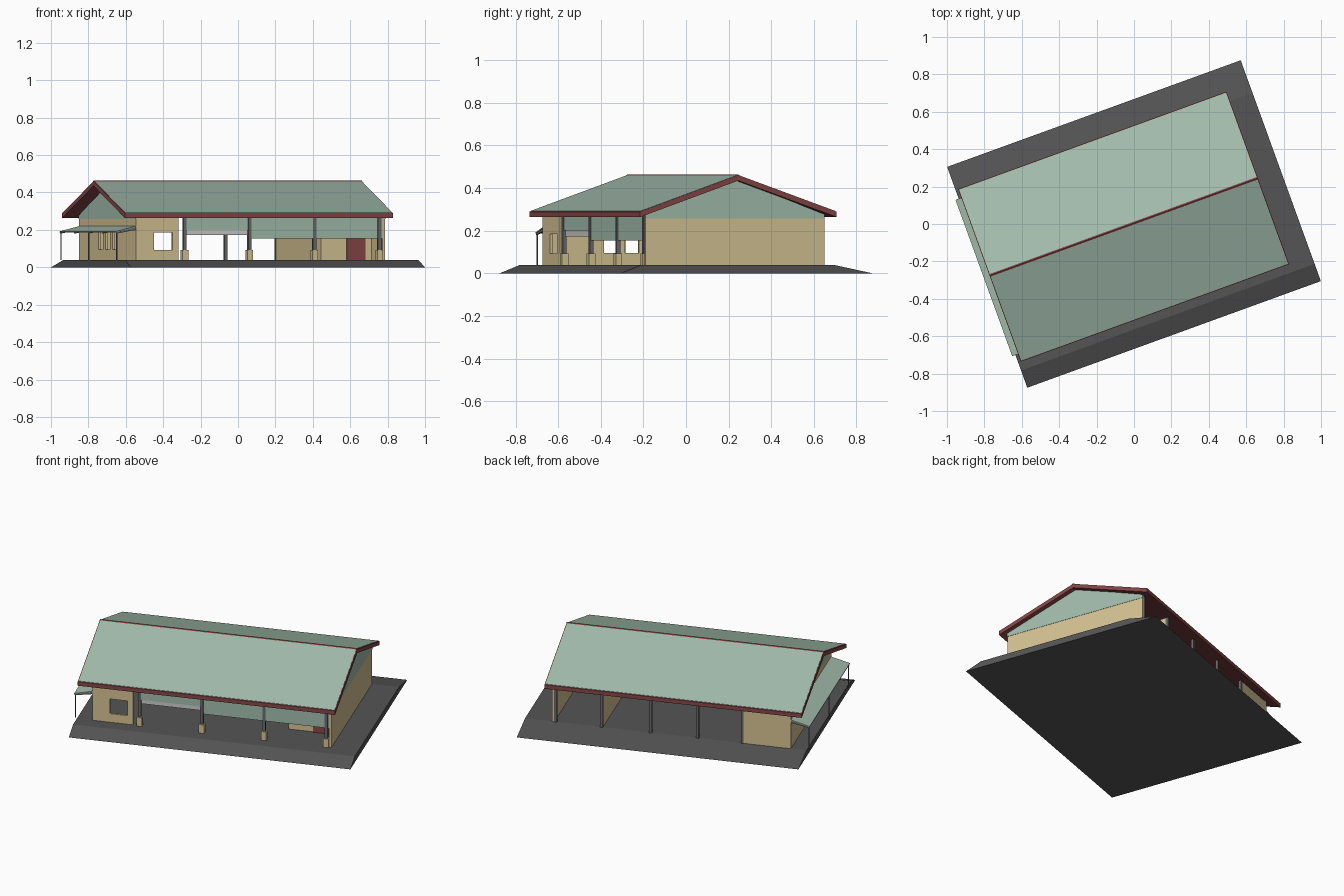
import bpy, bmesh
from math import radians
from mathutils import Matrix

if "Cube" in bpy.data.objects:
    bpy.data.objects.remove(bpy.data.objects["Cube"])

TURN = Matrix.Rotation(radians(19.95), 4, 'Z')   # whole building is turned on the grid
FLOOR, EAVE = 0.038, 0.267
RIDGE_V, RIDGE_Z = 0.005, 0.46


def material(name, rgb):
    m = bpy.data.materials.new(name)
    m.diffuse_color = (*rgb, 1)
    m.use_nodes = True
    m.node_tree.nodes["Principled BSDF"].inputs["Base Color"].default_value = m.diffuse_color
    return m


GREEN = material("green_metal", (0.36, 0.50, 0.41))
CREAM = material("cream_wall", (0.66, 0.54, 0.29))
RED = material("red_trim", (0.24, 0.06, 0.06))
DARK = material("dark_paving", (0.09, 0.09, 0.09))
STEEL = material("steel", (0.14, 0.14, 0.15))


def finish(name, bm, mat):
    bmesh.ops.recalc_face_normals(bm, faces=bm.faces)
    bm.transform(TURN)
    me = bpy.data.meshes.new(name)
    bm.to_mesh(me)
    bm.free()
    ob = bpy.data.objects.new(name, me)
    bpy.context.collection.objects.link(ob)
    if mat:
        me.materials.append(mat)
    return ob


def boxes(name, specs, mat):
    """specs: (u0, u1, v0, v1, z0, z1) boxes merged in one object"""
    bm = bmesh.new()
    for u0, u1, v0, v1, z0, z1 in specs:
        M = Matrix.Translation(((u0 + u1) / 2, (v0 + v1) / 2, (z0 + z1) / 2)) @ \
            Matrix.Diagonal((u1 - u0, v1 - v0, z1 - z0, 1))
        bmesh.ops.create_cube(bm, size=1, matrix=M)
    return finish(name, bm, mat)


def prism(name, profile, a0, a1, mat, along='u'):
    """extrude a closed profile: (v, z) along u, or (u, z) along v"""
    bm = bmesh.new()
    place = (lambda p, a: (a, p[0], p[1])) if along == 'u' else (lambda p, a: (p[0], a, p[1]))
    f = bm.faces.new([bm.verts.new(place(p, a0)) for p in profile])
    r = bmesh.ops.extrude_face_region(bm, geom=[f])
    step = (a1 - a0, 0, 0) if along == 'u' else (0, a1 - a0, 0)
    bmesh.ops.translate(bm, vec=step, verts=[e for e in r['geom'] if isinstance(e, bmesh.types.BMVert)])
    return finish(name, bm, mat)


def wall(name, along, start, end, c0, c1, z0, z1, openings, mat):
    """straight wall with rectangular openings (a, b, bottom, top)"""
    parts, cur = [], start
    for a, b, lo, hi in sorted(openings):
        parts.append((cur, a, z0, z1))
        if lo > z0:
            parts.append((a, b, z0, lo))
        parts.append((a, b, hi, z1))
        cur = b
    parts.append((cur, end, z0, z1))
    specs = [(a, b, c0, c1, l, h) if along == 'u' else (c0, c1, a, b, l, h) for a, b, l, h in parts]
    return boxes(name, specs, mat)


# sloped paving slab
prism("paving_slab", [(-0.628, 0), (0.628, 0), (0.443, FLOOR), (-0.53, FLOOR)], -0.835, 0.835, DARK)

# roof: red board shell, green sheets, ridge cap
U0, U1, V0, V1 = -0.82, 0.706, -0.485, 0.496
ET, EB = 0.289, 0.264
prism("roof_boards", [(V0, EB), (RIDGE_V, RIDGE_Z - 0.025), (V1, EB),
                      (V1, ET), (RIDGE_V, RIDGE_Z), (V0, ET)], U0, U1, RED)
for side, v in (("front", V0 + 0.004), ("back", V1 - 0.004)):
    prism("roof_sheet_" + side, [(v, ET + 0.0015), (RIDGE_V, RIDGE_Z), (RIDGE_V, RIDGE_Z + 0.002), (v, ET + 0.0035)],
          U0 + 0.004, U1 - 0.004, GREEN)
prism("ridge_cap", [(RIDGE_V - 0.008, 0.459), (RIDGE_V, 0.464), (RIDGE_V + 0.008, 0.459)], U0, U1, RED)

# gable cladding at both ends
GB = 0.257
gable = [(-0.447, GB), (0.447, GB), (0.447, 0.277), (RIDGE_V, 0.44), (-0.447, 0.277)]
prism("gable_left", gable, -0.744, -0.728, GREEN)
prism("gable_right", gable, 0.661, 0.677, GREEN)

# outer walls
boxes("wall_right", [(0.661, 0.675, -0.447, 0.447, FLOOR, GB)], CREAM)
wall("wall_left", 'v', -0.447, 0.447, -0.742, -0.728, FLOOR, GB,
     [(-0.145, -0.08, 0.095, 0.185), (-0.04, 0.03, 0.095, 0.185), (0.07, 0.14, 0.095, 0.185)], CREAM)
wall("wall_front_left", 'u', -0.742, -0.502, -0.447, -0.433, FLOOR, 0.272,
     [(-0.64, -0.534, 0.092, 0.185)], CREAM)
boxes("wall_back_left", [(-0.742, -0.454, 0.433, 0.447, FLOOR, 0.272)], CREAM)

# inner room at the right end, with a door
boxes("room_partition", [(0.373, 0.387, -0.27, 0.447, FLOOR, 0.27)], CREAM)
boxes("room_front_wall", [(0.387, 0.661, -0.27, -0.257, FLOOR, 0.27)], CREAM)
boxes("room_door", [(0.52, 0.626, -0.276, -0.27, FLOOR, 0.175)], RED)

# front posts on plinths, back posts
front_u = [-0.464 + 0.369 * i for i in range(4)]
boxes("front_posts", [(u - 0.009, u + 0.009, -0.449, -0.431, FLOOR, 0.272) for u in front_u], STEEL)
boxes("front_post_plinths", [(u - 0.016, u + 0.016, -0.456, -0.424, FLOOR, 0.092) for u in front_u], CREAM)
back_u = [0.653, 0.38, 0.09, -0.188, -0.454]
boxes("back_posts", [(u - 0.008, u + 0.008, 0.434, 0.45, FLOOR, 0.272) for u in back_u], STEEL)

# hanging front panels and rolled shutter
boxes("front_panel_right", [(-0.09, 0.661, -0.443, -0.437, 0.155, 0.275)], GREEN)
boxes("front_panel_left", [(-0.464, -0.09, -0.443, -0.437, 0.2, 0.275)], GREEN)
boxes("rolled_shutter", [(-0.464, -0.09, -0.437, -0.425, 0.173, 0.205)], None)

# left awning with rafters and thin posts
prism("awning_sheet", [(-0.742, 0.215), (-0.742, 0.220), (-0.853, 0.192), (-0.853, 0.187)],
      -0.442, 0.447, GREEN, 'v')
for i in range(5):
    v = -0.44 + i * 0.219
    prism("awning_rafter", [(-0.742, 0.200), (-0.742, 0.215), (-0.851, 0.187), (-0.851, 0.180)],
          v, v + 0.008, STEEL, 'v')
boxes("awning_posts", [(-0.85, -0.845, v, v + 0.005, FLOOR, 0.187) for v in (-0.438, 0.0, 0.438)], STEEL)
